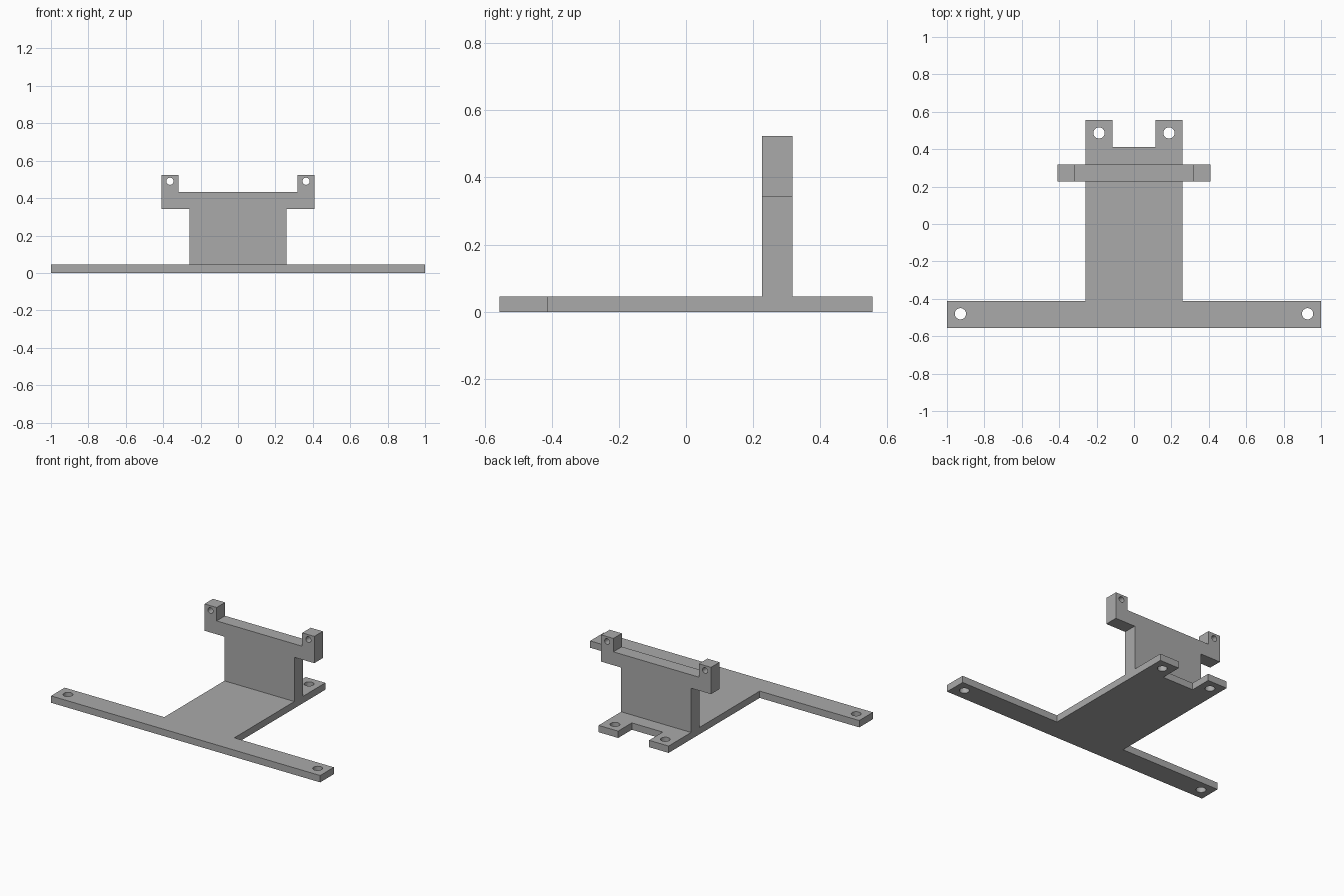
import bpy
import math
from mathutils import Matrix

cube = bpy.data.objects.get("Cube")
if cube:
    bpy.data.objects.remove(cube, do_unlink=True)

GREY = (0.4, 0.4, 0.4, 1.0)
grey = bpy.data.materials.new("plain_grey")
grey.use_nodes = True
grey.diffuse_color = GREY
grey.node_tree.nodes["Principled BSDF"].inputs["Base Color"].default_value = GREY


def circle(cx, cy, radius, sides=32):
    steps = [2 * math.pi * i / sides for i in range(sides)]
    return [(cx + radius * math.cos(a), cy + radius * math.sin(a)) for a in steps]


def plate(name, half, holes, radius, thickness, placement):
    """Extrude a mirrored half outline with mirrored round holes."""
    outline = half + [(-x, y) for x, y in reversed(half)]
    loops = [outline] + [circle(s * x, y, radius) for x, y in holes for s in (1, -1)]

    curve = bpy.data.curves.new(name + "_profile", "CURVE")
    curve.dimensions = "2D"
    curve.fill_mode = "BOTH"
    curve.extrude = thickness / 2
    for loop in loops:
        spline = curve.splines.new("POLY")
        spline.points.add(len(loop) - 1)
        for point, (x, y) in zip(spline.points, loop):
            point.co = (x, y, 0, 1)
        spline.use_cyclic_u = True

    # Turn the filled profile into a mesh part
    helper = bpy.data.objects.new(name + "_helper", curve)
    bpy.context.collection.objects.link(helper)
    bpy.context.view_layer.update()
    graph = bpy.context.evaluated_depsgraph_get()
    mesh = bpy.data.meshes.new_from_object(helper.evaluated_get(graph))
    bpy.data.objects.remove(helper, do_unlink=True)
    mesh.name = name
    mesh.transform(placement)
    mesh.materials.clear()
    mesh.materials.append(grey)
    for face in mesh.polygons:
        face.use_smooth = False
        face.material_index = 0
    part = bpy.data.objects.new(name, mesh)
    bpy.context.collection.objects.link(part)
    return part


BASE = 0.046   # base thickness
WALL = 0.09    # upright thickness

# Flat T-shaped base with a notched rear edge and four mounting holes
plate("base_plate",
      [(1, -0.556), (1, -0.411), (0.26, -0.411),
       (0.26, 0.556), (0.115, 0.556), (0.115, 0.411)],
      [(0.928, -0.48), (0.187, 0.487)], 0.03, BASE,
      Matrix.Translation((0, 0, BASE / 2)))

# Upright bracket with two raised, drilled ears
plate("upright_bracket",
      [(0.26, BASE), (0.26, 0.343), (0.408, 0.343),
       (0.408, 0.523), (0.318, 0.523), (0.318, 0.433)],
      [(0.364, 0.49)], 0.019, WALL,
      Matrix.Translation((0, 0.272, 0)) @ Matrix.Rotation(math.pi / 2, 4, "X"))
